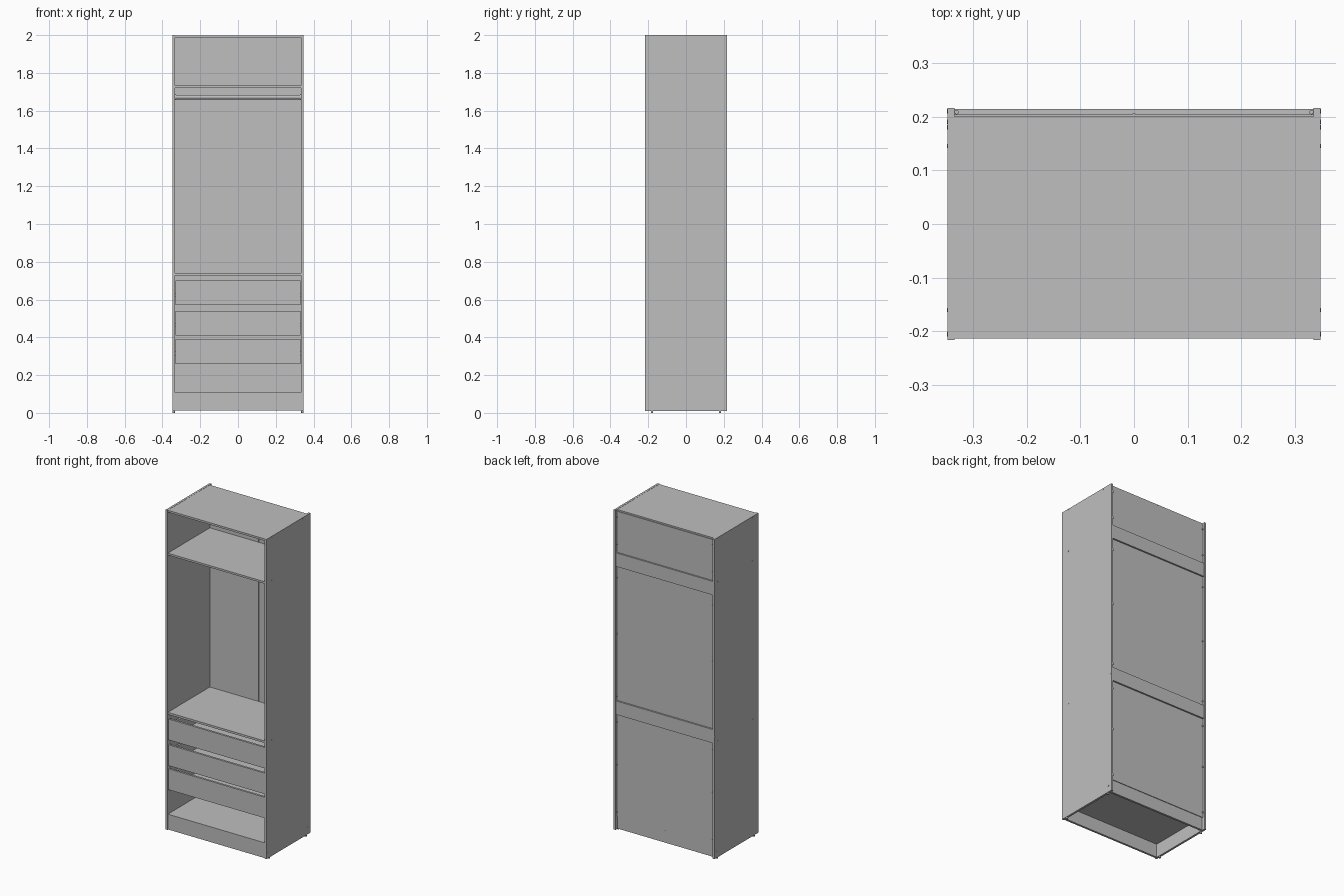
import bpy
import bmesh
from mathutils import Matrix, Vector

cube = bpy.data.objects.get("Cube")
if cube:
    bpy.data.objects.remove(cube, do_unlink=True)

grey = bpy.data.materials.new("light_grey")
grey.use_nodes = True
COLOUR = (0.52, 0.52, 0.52, 1)
grey.diffuse_color = COLOUR
grey.node_tree.nodes["Principled BSDF"].inputs["Base Color"].default_value = COLOUR


def finish(name, bm):
    mesh = bpy.data.meshes.new(name)
    bm.to_mesh(mesh)
    bm.free()
    mesh.materials.append(grey)
    obj = bpy.data.objects.new(name, mesh)
    bpy.context.collection.objects.link(obj)
    return obj


def board(name, x, y, z):
    """Flat panel given by its (low, high) extent on each axis."""
    bm = bmesh.new()
    bmesh.ops.create_cube(bm, size=1)
    for v in bm.verts:
        v.co = Vector([lo + (c + 0.5) * (hi - lo) for c, (lo, hi) in zip(v.co, (x, y, z))])
    return finish(name, bm)


def rod(name, centre, radius, length, axis, sides=16):
    """Cylinder lying along the given axis."""
    bm = bmesh.new()
    turn = Vector((0, 0, 1)).rotation_difference(Vector(axis)).to_matrix().to_4x4()
    bmesh.ops.create_cone(bm, cap_ends=True, segments=sides, radius1=radius, radius2=radius,
                          depth=length, matrix=Matrix.Translation(centre) @ turn)
    obj = finish(name, bm)
    for p in obj.data.polygons:
        p.use_smooth = len(p.vertices) == 4
    for e in obj.data.edges:
        a, b = (obj.data.vertices[i].co for i in e.vertices)
        e.use_edge_sharp = abs((a - b).dot(Vector(axis))) < 1e-5
    return obj


def span(s, a, b):
    """Extent from a to b, mirrored to the side s."""
    return tuple(sorted((s * a, s * b)))


OUT, IN = 0.347, 0.334      # outer and inner faces of the side panels
DEEP = 0.216
FRONT, BACK = -0.213, 0.200
WIDE = (-IN, IN)
SIDES = ((1, "left"), (-1, "right"))

# Carcass: sides, top, shelves and bottom
for s, side in SIDES:
    board(side + "_side_panel", span(s, IN, OUT), (-DEEP, DEEP), (0.01, 2.0))
for name, low, high in (("top_panel", 1.987, 1.999), ("upper_shelf", 1.72, 1.732),
                        ("middle_shelf", 0.728, 0.741), ("bottom_panel", 0.095, 0.107)):
    board(name, WIDE, (FRONT, BACK), (low, high))

# Plinth boards under the bottom panel
board("front_plinth", WIDE, (FRONT, FRONT + 0.013), (0.012, 0.095))
board("rear_plinth", WIDE, (0.185, 0.198), (0.012, 0.095))

# Split back panel, its joining strip and the stiffening rails behind it
for s, side in SIDES:
    board(side + "_back_panel", span(s, 0.001, IN), (BACK, 0.204), (0.09, 1.99))
board("back_joint_strip", (-0.003, 0.003), (0.199, 0.206), (0.09, 1.99))
for name, low in (("upper_back_rail", 1.65), ("middle_back_rail", 0.728)):
    board(name, WIDE, (0.204, 0.214), (low, low + 0.085))

# Hanging rail
rod("hanging_rail", (0, 0, 1.672), 0.012, 2 * IN, (1, 0, 0), 24)
for s, side in SIDES:
    rod(side + "_rail_socket", (s * (IN - 0.003), 0, 1.672), 0.016, 0.006, (1, 0, 0), 24)

# Three drawers with open boxes and runners
for i, low in enumerate((0.26, 0.41, 0.57), 1):
    name = "drawer_%d_" % i
    board(name + "front", (-0.331, 0.331), (-0.212, -0.199), (low, low + 0.13))
    base, rim = low + 0.015, low + 0.105
    board(name + "base", (-0.31, 0.31), (-0.199, 0.17), (base, base + 0.005))
    board(name + "back", (-0.308, 0.308), (0.16, 0.172), (base, rim))
    for s, side in SIDES:
        board(name + side + "_wall", span(s, 0.308, 0.32), (-0.199, 0.172), (base, rim))
        board(name + side + "_runner", span(s, 0.32, IN), (-0.195, 0.165),
              (low + 0.045, low + 0.065))

# Back panel fasteners, side bolts and feet
for s, side in SIDES:
    for z in (1.956, 1.787, 1.58, 1.23, 0.84, 0.68, 0.415, 0.12):
        rod(side + "_back_fastener", (s * 0.33, 0.208, z), 0.004, 0.008, (0, 0, 1), 12)
    for y, z in ((-0.16, 1.726), (-0.16, 0.734), (0.18, 1.726), (0.18, 0.734),
                 (0.21, 1.69), (0.21, 0.77), (-0.205, 0.05), (0.19, 0.05),
                 (0.145, 1.993), (-0.16, 1.993)):
        rod(side + "_side_bolt", (s * OUT, y, z), 0.004, 0.002, (1, 0, 0), 12)
    for y, end in ((-0.18, "front"), (0.18, "rear")):
        rod(end + "_" + side + "_foot", (s * 0.3405, y, 0.005), 0.006, 0.01, (0, 0, 1), 12)
